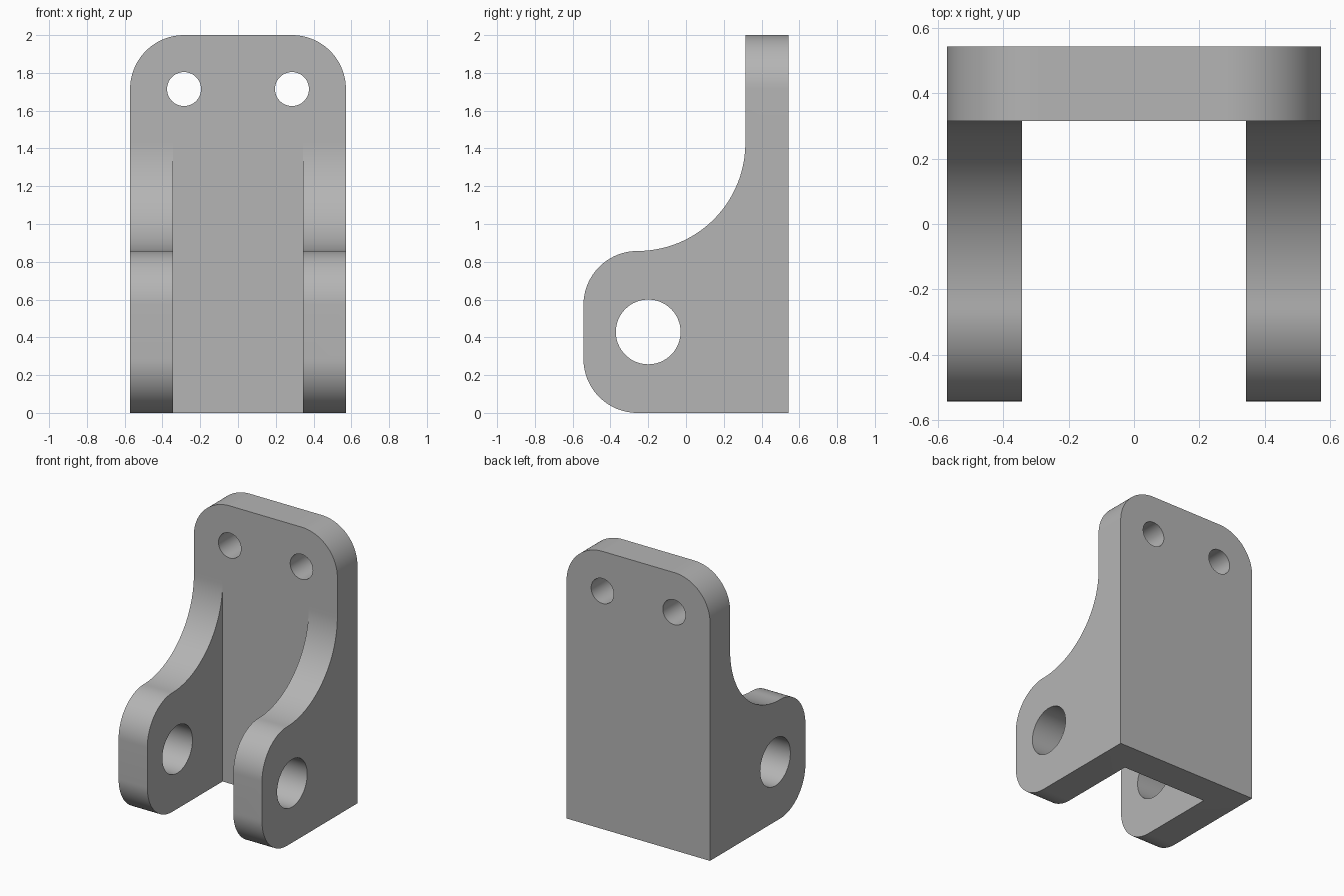
import bpy, bmesh
from math import sin, cos, pi, radians

if "Cube" in bpy.data.objects:
    bpy.data.objects.remove(bpy.data.objects["Cube"])

W, D, H = 0.5714, 0.5429, 2.0      # half width, half depth, height
T, R = 0.2286, 0.2857              # wall thickness, corner radius
INNER_X, PLATE_Y = W - T, D - T

grey = bpy.data.materials.new("metal grey")
grey.use_nodes = True
GREY = (0.46, 0.46, 0.46, 1)
grey.diffuse_color = GREY
grey.node_tree.nodes["Principled BSDF"].inputs["Base Color"].default_value = GREY


def arc(cx, cy, r, start, end, n=24):
    """Points on an arc, angles in degrees."""
    angles = [radians(start + (end - start) * i / n) for i in range(n + 1)]
    return [(cx + r * cos(a), cy + r * sin(a)) for a in angles]


def prism(name, profile, axis, low, high):
    """Extrude a profile along x (profile is y, z) or along y (profile is x, z)."""
    place = (lambda p, t: (t, p[0], p[1])) if axis == "x" else (lambda p, t: (p[0], t, p[1]))
    bm = bmesh.new()
    face = bm.faces.new([bm.verts.new(place(p, low)) for p in profile])
    grown = bmesh.ops.extrude_face_region(bm, geom=[face])["geom"]
    shift = place((0, 0), high - low)
    bmesh.ops.translate(bm, vec=shift, verts=[g for g in grown if isinstance(g, bmesh.types.BMVert)])
    bmesh.ops.recalc_face_normals(bm, faces=bm.faces)
    mesh = bpy.data.meshes.new(name)
    bm.to_mesh(mesh)
    bm.free()
    mesh.materials.append(grey)
    obj = bpy.data.objects.new(name, mesh)
    bpy.context.collection.objects.link(obj)
    return obj


def combine(target, cutter, operation):
    """Apply a boolean and discard the cutter."""
    cutter.hide_render = True
    mod = target.modifiers.new("cut", "BOOLEAN")
    mod.operation, mod.object, mod.solver = operation, cutter, "EXACT"
    bpy.context.view_layer.objects.active = target
    bpy.ops.object.modifier_apply(modifier=mod.name)
    bpy.data.objects.remove(cutter)


# Side silhouette: rounded lug, sweeping fillet, upright plate
lug_y = R - D
side = arc(lug_y, R, R, 270, 180) + arc(lug_y, 2 * R, R, 180, 90)
side += arc(lug_y, 5 * R, 2 * R, 270, 360, 40)[1:]
side += [(PLATE_Y, H), (D, H), (D, 0)]
bracket = prism("clevis_bracket", side, "x", -W, W)

# Front silhouette: rounded upper corners
front = [(-W, -0.1), (W, -0.1)]
front += arc(W - R, H - R, R, 0, 90) + arc(R - W, H - R, R, 90, 180)
combine(bracket, prism("front_outline", front, "y", -1, 1), "INTERSECT")

# Gap between the two lugs
gap = [(-1, -0.1), (PLATE_Y, -0.1), (PLATE_Y, 1.6), (-1, 1.6)]
combine(bracket, prism("gap_cutter", gap, "x", -INNER_X, INNER_X), "DIFFERENCE")

# Pin hole through the lugs and bolt holes through the plate
pin = arc(-0.2, 0.4286, 0.1714, 0, 360, 64)[:-1]
combine(bracket, prism("pin_cutter", pin, "x", -1, 1), "DIFFERENCE")
for x in (-R, R):
    bolt = arc(x, 1.7143, 0.09, 0, 360, 48)[:-1]
    combine(bracket, prism("bolt_cutter", bolt, "y", -1, 1), "DIFFERENCE")

# Smooth curved walls, crisp edges
bpy.ops.object.select_all(action="DESELECT")
bracket.select_set(True)
bpy.context.view_layer.objects.active = bracket
bpy.ops.object.shade_smooth_by_angle(angle=radians(30))
